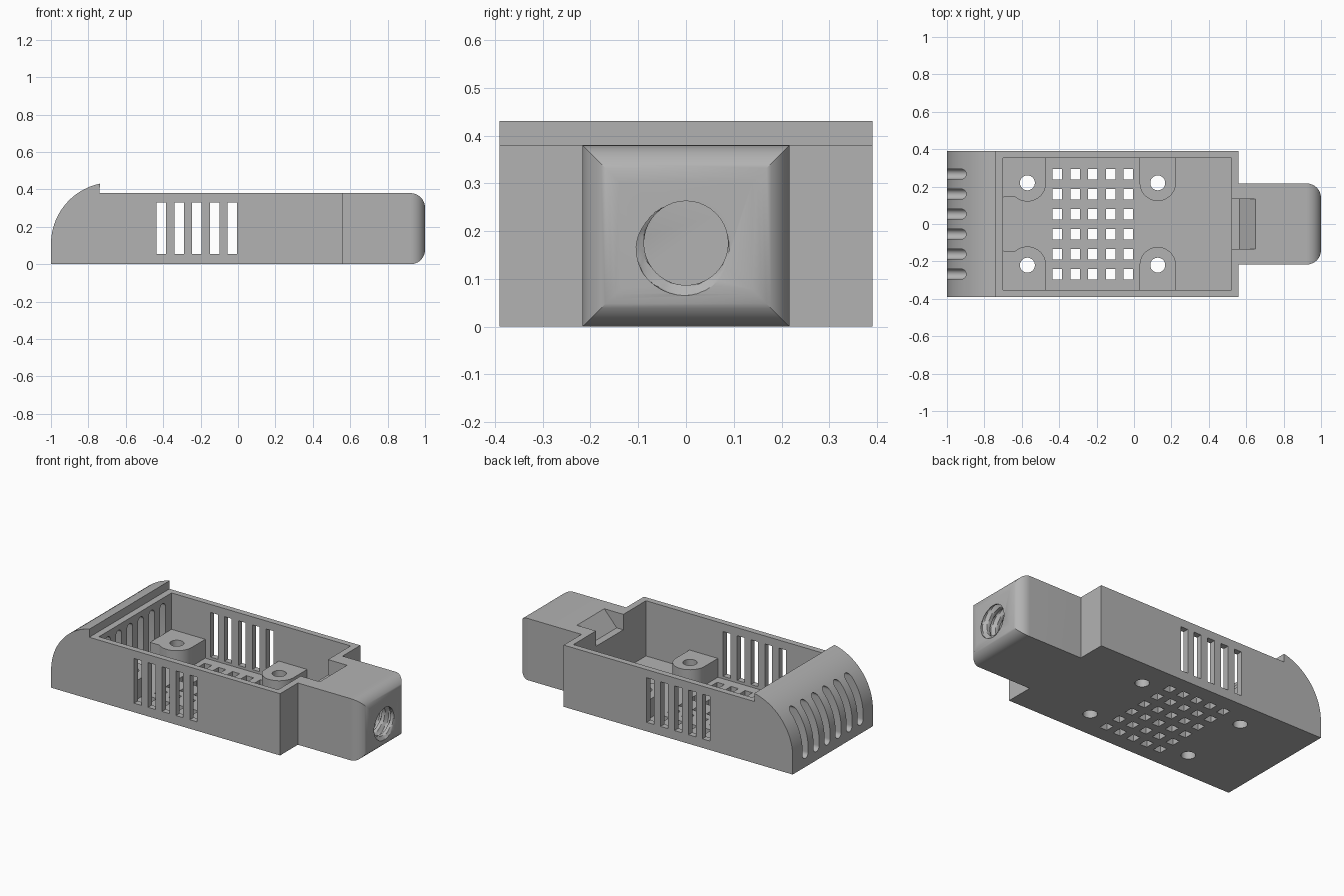
import bpy, bmesh, math
from math import cos, sin, pi, radians
from mathutils import Vector

if "Cube" in bpy.data.objects:
    bpy.data.objects.remove(bpy.data.objects["Cube"])

grey = bpy.data.materials.new("plain grey")
grey.use_nodes = True
COLOR = (0.45, 0.45, 0.45, 1)
grey.diffuse_color = COLOR
grey.node_tree.nodes["Principled BSDF"].inputs["Base Color"].default_value = COLOR


def arc(cx, cy, r, a0, a1, n=12):
    angles = [radians(a0 + (a1 - a0) * i / n) for i in range(n + 1)]
    return [(cx + r * cos(a), cy + r * sin(a)) for a in angles]


def prism(bm, pts, axis, lo, hi):
    """Extrude a flat outline along an axis; outline is in the other two axes."""
    def place(p, d):
        return {"x": (d, p[0], p[1]), "y": (p[0], d, p[1]), "z": (p[0], p[1], d)}[axis]
    a = [bm.verts.new(place(p, lo)) for p in pts]
    b = [bm.verts.new(place(p, hi)) for p in pts]
    bm.faces.new(a)
    bm.faces.new(b[::-1])
    for i in range(len(pts)):
        j = (i + 1) % len(pts)
        bm.faces.new((a[j], a[i], b[i], b[j]))


def rect(cx, cy, w, h):
    return [(cx - w / 2, cy - h / 2), (cx + w / 2, cy - h / 2),
            (cx + w / 2, cy + h / 2), (cx - w / 2, cy + h / 2)]


def finish(name, bm):
    bmesh.ops.recalc_face_normals(bm, faces=bm.faces)
    mesh = bpy.data.meshes.new(name)
    bm.to_mesh(mesh)
    bm.free()
    mesh.materials.append(grey)
    ob = bpy.data.objects.new(name, mesh)
    bpy.context.collection.objects.link(ob)
    return ob


def solid(name, *prisms):
    bm = bmesh.new()
    for p in prisms:
        prism(bm, *p)
    return finish(name, bm)


def boolean(ob, tool, operation="DIFFERENCE"):
    mod = ob.modifiers.new("cut", "BOOLEAN")
    mod.object, mod.operation, mod.solver = tool, operation, "EXACT"
    tool.hide_render = True
    bpy.context.view_layer.objects.active = ob
    bpy.ops.object.modifier_apply(modifier=mod.name)


FLOOR, RIM, IN_Y, HOLE_Y = 0.04, 0.38, 0.353, 0.22
COLUMNS = [-0.41 + 0.095 * i for i in range(5)]
ROWS = [-0.268 + 0.107 * i for i in range(6)]
POST_X = (-0.57, 0.127)

# Case shell with the curved hood at its left end
case = solid("case", ([(0.56, 0), (0.56, RIM), (-0.74, RIM)]
                      + arc(-0.67, 0.108, 0.33, 102, 180, 20) + [(-1, 0)],
                      "y", -0.39, 0.39))

# Neck with a rounded outer end
R = 0.078
neck = solid("neck", ([(0.56, 0)] + arc(1 - R, R, R, -90, 0)
                      + arc(1 - R, RIM - R, R, 0, 90) + [(0.56, RIM)], "y", -0.217, 0.217))
plan = solid("neck_plan", ([(0.5, -0.217)] + arc(1 - R, R - 0.217, R, -90, 0)
                           + arc(1 - R, 0.217 - R, R, 0, 90) + [(0.5, 0.217)], "z", -0.1, 0.5))
boolean(neck, plan, "INTERSECT")

# Mounting posts joined to the inner walls
posts = []
for side, s in (("left", 1), ("right", -1)):
    for end, x in zip(("hood", "neck"), POST_X):
        if end == "hood":
            outline = [(-0.7, 0.143)] + arc(x, HOLE_Y, 0.1, -130, 0) \
                + [(x + 0.1, IN_Y), (-0.7, IN_Y)]
        else:
            outline = arc(x, HOLE_Y, 0.097, -180, 0, 20) + [(x + 0.097, IN_Y), (x - 0.097, IN_Y)]
        posts.append(solid(f"{end}_post_{side}",
                           ([(px, s * py) for px, py in outline], "z", FLOOR, 0.156)))

# Inner space, and the ramped cable notch
cavity = solid("cavity_cutter", (rect(-0.09, 0, 1.22, 2 * IN_Y), "z", FLOOR, 0.6))
notch = solid("notch_cutter", ([(0.4, 0.285), (0.565, 0.285), (0.65, RIM), (0.65, 0.5), (0.4, 0.5)],
                               "y", -0.133, 0.133))

# Floor grid, side slots, rounded hood slots and screw holes
vents = [(rect(x, y, 0.05, 0.056), "z", -0.1, 0.05) for x in COLUMNS for y in ROWS]
vents += [(rect(x, 0.193, 0.05, 0.275), "y", -0.5, 0.5) for x in COLUMNS]
vents += [(arc(y, 0.32, 0.027, 0, 180) + arc(y, 0.08, 0.027, 180, 360), "x", -1.1, -0.69)
          for y in ROWS]
screws = [(arc(x, s * HOLE_Y, 0.04, 0, 348, 29), "z", -0.1, 0.3)
          for x in POST_X for s in (-1, 1)]
vent_cutter = solid("vent_cutter", *vents)
screw_cutter = solid("screw_cutter", *screws)

# Screw thread bored into the neck end
bm = bmesh.new()
SEG, PITCH, START, STEPS = 40, 0.06, 0.73, 45
rings = []
for k in range(STEPS + 1):
    x = START + 0.3 * k / STEPS
    ring = []
    for i in range(SEG):
        t = 2 * pi * i / SEG
        phase = ((x - 1) / PITCH - (t - radians(245)) / (2 * pi)) % 1
        ridge = min(1, max(0, 3 * abs(2 * phase - 1) - 1.2))
        r = 0.088 + 0.022 * ridge
        ring.append(bm.verts.new(Vector((x, r * cos(t), 0.175 + r * sin(t)))))
    rings.append(ring)
for a, b in zip(rings, rings[1:]):
    for i in range(SEG):
        j = (i + 1) % SEG
        bm.faces.new((a[i], a[j], b[j], b[i]))
bm.faces.new(rings[0])
bm.faces.new(rings[-1])
thread = finish("thread_cutter", bm)

# Cut everything and tidy up
for tool in (cavity, notch, vent_cutter, screw_cutter):
    boolean(case, tool)
for tool in (notch, thread):
    boolean(neck, tool)
for post in posts:
    boolean(post, screw_cutter)
for tool in (plan, cavity, notch, vent_cutter, screw_cutter, thread):
    bpy.data.objects.remove(tool)

bpy.ops.object.select_all(action="DESELECT")
for ob in [case, neck] + posts:
    ob.select_set(True)
bpy.context.view_layer.objects.active = case
bpy.ops.object.shade_smooth_by_angle(angle=radians(30))
